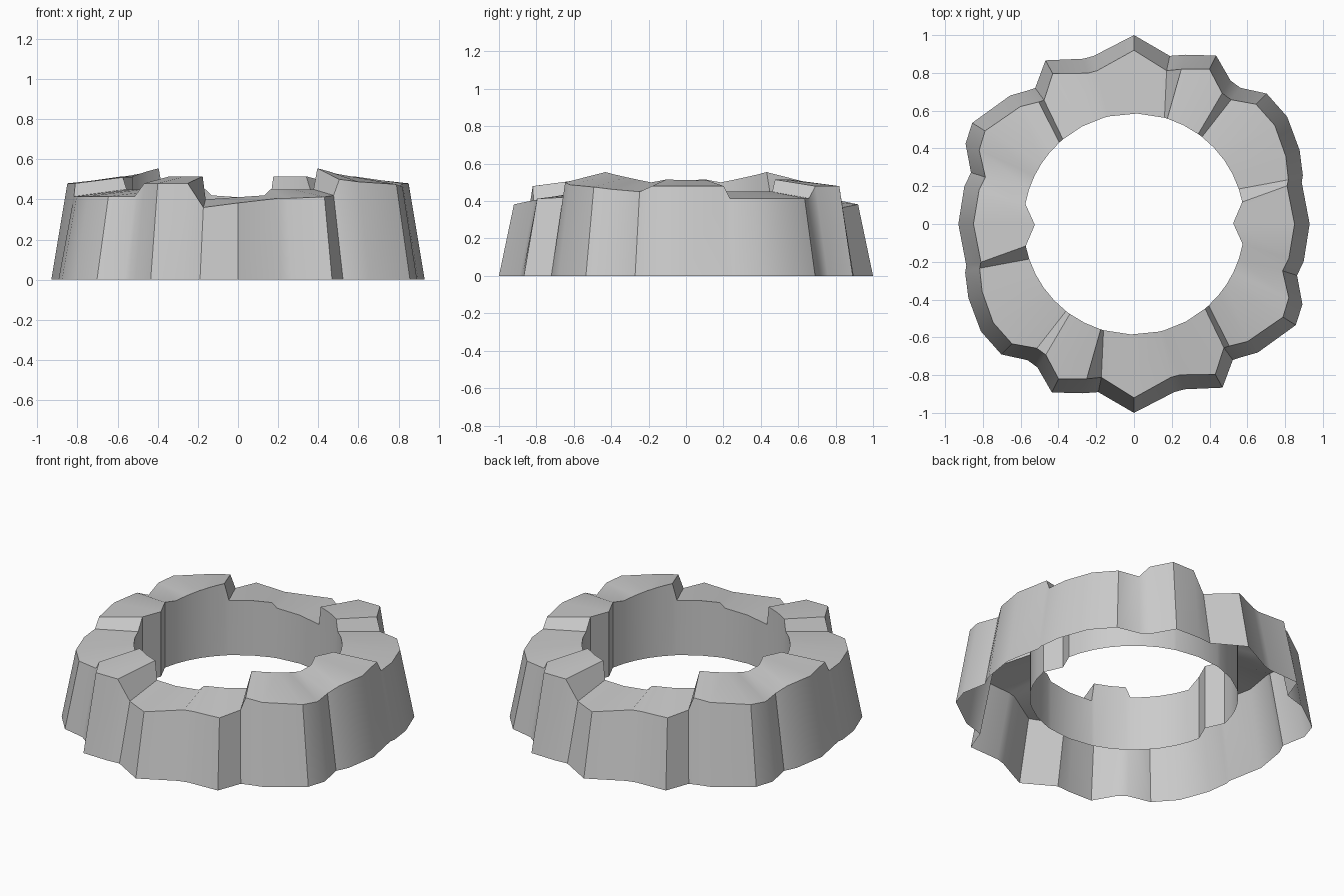
import bpy
import bmesh
from math import radians, sin, cos, pi
from mathutils import Vector

default_cube = bpy.data.objects.get("Cube")
if default_cube:
    bpy.data.objects.remove(default_cube, do_unlink=True)

INNER_RADIUS = 0.585
INNER_FOOT = 0.11
FLARE = 0.08


def polar(angle, radius, z):
    return Vector((cos(angle) * radius, sin(angle) * radius, z))


def mix(pair, t):
    return pair[0] + (pair[1] - pair[0]) * t


def stone(rim, inner_angles, outer_height, inner_height, bulge=0.0):
    """Cross-sections of one stone: foot, outer rim, inner rim, inner foot."""
    sections = []
    for i, (angle, radius) in enumerate(rim):
        t = i / (len(rim) - 1)
        outer = radians(angle)
        inner = radians(mix(inner_angles, t))
        inner_radius = INNER_RADIUS - bulge * sin(pi * t)
        sections.append([
            polar(outer, radius + FLARE, 0),
            polar(outer, radius, mix(outer_height, t)),
            polar(inner, inner_radius, mix(inner_height, t)),
            polar(inner, inner_radius, INNER_FOOT),
        ])
    return sections


# Six stones make half of the ring, starting at the front
half_ring = (
    stone([(-102, .83), (-90, .92), (-76.5, .835)], (-106, -77), (.36, .405), (.40, .42))
    + stone([(-73, .835), (-61.6, .905), (-54, .81)], (-74, -50), (.405, .42), (.45, .45))
    + stone([(-52, .82), (-46, .865), (-32, .93), (-25.5, .908), (-17.5, .825)],
            (-47.5, -18.5), (.50, .45), (.555, .50))
    + stone([(-12.5, .84), (0, .85), (14, .835)], (-10.5, 11.5), (.48, .48), (.515, .51), bulge=.06)
    + stone([(16, .85), (24, .88), (35, .91), (44.5, .905), (52, .835)],
            (18.5, 52), (.415, .415), (.45, .45))
    + stone([(56, .835), (64, .912), (73, .857)], (54.5, 72.5), (.48, .48), (.515, .515))
)

# The second half is the first turned half way round
sections = []
for turn in (1, -1):
    for section in half_ring:
        sections.append([Vector((p.x * turn, p.y * turn, p.z)) for p in section])

# Join the cross-sections into one hollow shell, open underneath
bm = bmesh.new()
columns = [[bm.verts.new(p) for p in section] for section in sections]
for here, after in zip(columns, columns[1:] + columns[:1]):
    for row in range(len(here) - 1):
        bm.faces.new((here[row], after[row], after[row + 1], here[row + 1]))

mesh = bpy.data.meshes.new("stone_ring")
bm.to_mesh(mesh)
bm.free()
ring = bpy.data.objects.new("stone_ring", mesh)
bpy.context.collection.objects.link(ring)

# Plain grey stone
grey = bpy.data.materials.new("grey_stone")
grey.use_nodes = True
colour = (0.6, 0.6, 0.6, 1)
grey.diffuse_color = colour
grey.node_tree.nodes["Principled BSDF"].inputs["Base Color"].default_value = colour
mesh.materials.append(grey)

# Smooth walls with crisp rims
bpy.ops.object.select_all(action="DESELECT")
ring.select_set(True)
bpy.context.view_layer.objects.active = ring
bpy.ops.object.shade_smooth_by_angle(angle=radians(30))
